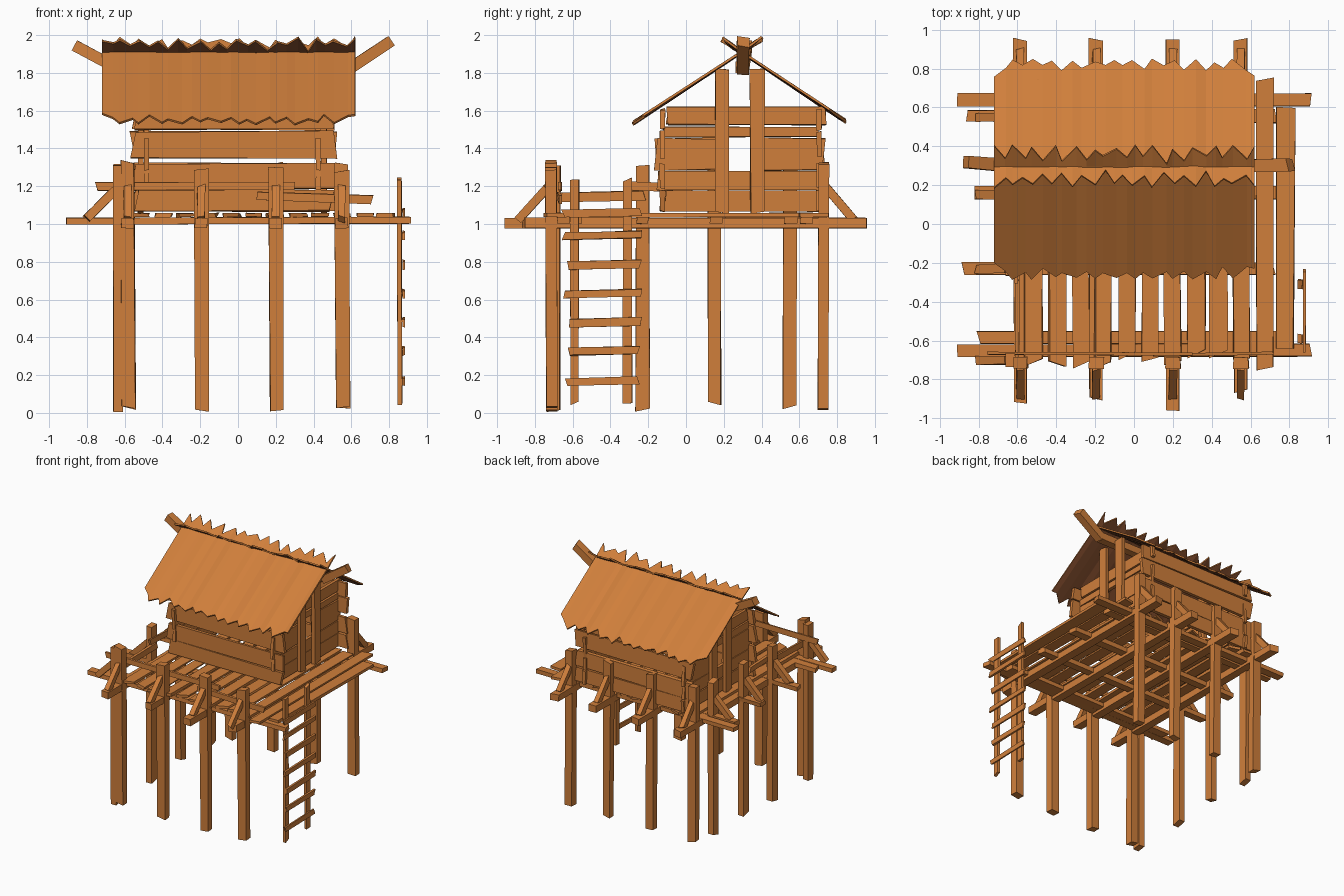
import bpy, bmesh, random
from mathutils import Vector

if "Cube" in bpy.data.objects:
    bpy.data.objects.remove(bpy.data.objects["Cube"])

random.seed(7)
wood = bpy.data.materials.new("warm wood")
wood.diffuse_color = (0.63, 0.212, 0.044, 1)
wood.use_nodes = True
wood.node_tree.nodes["Principled BSDF"].inputs["Base Color"].default_value = wood.diffuse_color
dark = bpy.data.materials.new("dark roof underside")
dark.diffuse_color = (0.26, 0.085, 0.03, 1)
dark.use_nodes = True
dark.node_tree.nodes["Principled BSDF"].inputs["Base Color"].default_value = dark.diffuse_color


def finish(bm, name):
    me = bpy.data.meshes.new(name)
    bm.to_mesh(me)
    bm.free()
    me.materials.append(wood)
    ob = bpy.data.objects.new(name, me)
    bpy.context.collection.objects.link(ob)
    return ob


def board(name, a, b, side, w, t, j=0.007):
    """Rough board from a to b: width w along 'side', thickness t across it."""
    a, b = Vector(a), Vector(b)
    d = (b - a).normalized()
    s = Vector(side)
    s = (s - d * s.dot(d)).normalized()
    n = d.cross(s)
    r = lambda k: random.uniform(-k, k)
    bm = bmesh.new()
    ends = []
    for p in (a, b):
        k = random.uniform(0.93, 1.05)
        slant = r(j * 1.5)
        ends.append([bm.verts.new(p + s * (w / 2 * k * u + r(j / 2))
                                  + n * (t / 2 * v + r(j / 5)) + d * (slant * u))
                     for u, v in ((-1, -1), (1, -1), (1, 1), (-1, 1))])
    bm.faces.new(ends[0])
    bm.faces.new(ends[1])
    for i in range(4):
        k = (i + 1) % 4
        bm.faces.new((ends[0][i], ends[0][k], ends[1][k], ends[1][i]))
    bmesh.ops.recalc_face_normals(bm, faces=bm.faces)
    return finish(bm, name)


X, Y, Z = (1, 0, 0), (0, 1, 0), (0, 0, 1)
cols = (-0.585, -0.195, 0.20, 0.55)

# Stilts at front and back, each with an outrigger joist and diagonal braces
for i, x in enumerate(cols):
    board("front_stilt", (x + 0.005, -0.71, (0.03, 0.012, 0.012, 0.03)[i]),
          (x, -0.715, (1.33, 1.29, 1.30, 1.28)[i]), X, 0.075, 0.06)
    board("back_stilt", (x + 0.01, 0.725, 0.025), (x, 0.73, 1.32), X, 0.07, 0.055)
    board("long_joist", (x, (-0.92, -0.90, -0.96, -0.86)[i], 1.005), (x, 0.95, 1.005), X, 0.07, 0.055)
    board("front_brace", (x, -0.885, 1.025), (x, -0.735, 1.19), X, 0.04, 0.045)
    board("back_brace", (x, 0.885, 1.025), (x, 0.745, 1.19), X, 0.04, 0.045)

# Stilts along the left side with braces and cross joists
for y, foot in ((-0.70, 0.01), (-0.23, 0.015), (0.15, 0.05), (0.55, 0.03)):
    board("left_stilt", (-0.635, y, foot), (-0.635, y, 1.31), Y, 0.07, 0.05)
    board("left_brace", (-0.80, y, 1.03), (-0.65, y, 1.18), Y, 0.045, 0.045)
for y, x0, x1 in ((-0.65, -0.91, 0.91), (-0.585, -0.80, 0.74), (-0.23, -0.88, 0.72),
                  (0.16, -0.82, 0.74), (0.555, -0.86, 0.73), (0.64, -0.91, 0.91)):
    board("cross_joist", (x0, y, 1.015), (x1, y, 1.02), Y, 0.065, 0.035)

# Deck planks
for i in range(10):
    x = -0.515 + i * 0.119
    board("deck_plank", (x, random.uniform(-0.735, -0.66), 1.047),
          (x + random.uniform(-0.01, 0.01), random.uniform(0.66, 0.73), 1.047), X, 0.088, 0.02, 0.016)
board("deck_plank", (0.675, -0.745, 1.047), (0.675, 0.745, 1.047), X, 0.09, 0.022)
board("deck_plank", (0.775, -0.64, 1.047), (0.78, 0.60, 1.047), X, 0.095, 0.022)

# Railings
board("front_rail", (-0.75, -0.665, 1.20), (0.30, -0.67, 1.20), Z, 0.045, 0.015)
board("front_rail", (0.10, -0.675, 1.15), (0.71, -0.665, 1.13), Z, 0.045, 0.015)
board("left_rail", (-0.60, -0.68, 1.14), (-0.60, -0.22, 1.15), Z, 0.05, 0.02)
board("left_rail", (-0.605, -0.30, 1.20), (-0.605, 0.03, 1.19), Z, 0.045, 0.02)

# Ladder
for y in (-0.59, -0.31):
    board("ladder_rail", (0.857, y, 0.05), (0.853, y, 1.235), Y, 0.048, 0.025)
for z in (0.17, 0.33, 0.48, 0.63, 0.785, 0.94, 1.06):
    board("ladder_rung", (0.877, -0.655 + random.uniform(0, 0.04), z - 0.005),
          (0.877, -0.235 - random.uniform(0, 0.02), z + 0.005), Z, 0.042, 0.014)

# Long walls, front and back, with an open slit below the third board
for name, y in (("front_wall_board", -0.125), ("back_wall_board", 0.705)):
    for z0, z1 in ((1.065, 1.185), (1.19, 1.32), (1.35, 1.49), (1.50, 1.61)):
        z = (z0 + z1) / 2
        e = random.uniform(0, 0.035)
        board(name, (-0.57 + e, y, z), (0.53 - e, y, z), Z, z1 - z0, 0.028, 0.012)

# Gable walls with a window gap between two uprights
for x, out in ((-0.485, -1), (0.425, 1)):
    for z0, z1, spans in ((1.065, 1.175, ((-0.11, 0.74),)), (1.18, 1.28, ((-0.15, 0.73),)),
                          (1.285, 1.455, ((-0.16, 0.20), (0.37, 0.73))),
                          (1.46, 1.515, ((-0.12, 0.70),)),
                          (1.525, 1.62, ((-0.10, 0.74),))):
        for y0, y1 in spans:
            z = (z0 + z1) / 2
            board("gable_wall_board", (x, y0, z), (x, y1, z), Z, z1 - z0, 0.026)
    for y, top in ((0.19, 1.82), (0.378, 1.82)):
        board("gable_upright", (x + out * 0.03, y, 1.06), (x + out * 0.03, y, top), Y, 0.075, 0.03)


# Roof sheets: ragged at eave and crest, lightly rippled, crossing at the ridge
def roof_sheet(name, eave_y, crest_y, eave_z, crest_z):
    bm = bmesh.new()
    eave, crest = Vector((0, eave_y, eave_z)), Vector((0, crest_y, crest_z))
    n = 27
    rows = []
    for i in range(n):
        wander = random.uniform(-0.014, 0.014) if 0 < i < n - 1 else 0
        x = Vector((-0.72 + 1.34 * i / (n - 1) + wander, 0, 0))
        tooth = 0.055 if i % 2 else random.uniform(0, 0.02)
        if i in (0, n - 1):
            tooth = 0.09
        lo = tooth / 0.68 * random.uniform(0.6, 1.2)
        hi = 1 - (0.09 if i % 2 else 0) * random.uniform(0.6, 1.2) - random.uniform(0, 0.045)
        lift = Vector((0, 0, random.uniform(-0.008, 0.008)))
        rows.append([bm.verts.new(x + eave.lerp(crest, f) + lift * k)
                     for f, k in ((lo, 1), (0.84, 0.4), (hi, 1.5))])
    for p, q in zip(rows, rows[1:]):
        for k in range(2):
            bm.faces.new((p[k], q[k], q[k + 1], p[k + 1]))
    bm.normal_update()
    for f in bm.faces:
        if f.normal.z < 0:
            f.normal_flip()
    ob = finish(bm, name)
    ob.data.materials.append(dark)
    m = ob.modifiers.new("thickness", 'SOLIDIFY')
    m.thickness = 0.012
    m.offset = 0
    m.material_offset = 1


roof_sheet("front_roof", -0.285, 0.41, 1.53, 1.985)
roof_sheet("back_roof", 0.85, 0.18, 1.54, 1.985)

# Ridge beam and upswept horns
board("ridge_beam", (-0.66, 0.295, 1.83), (0.58, 0.295, 1.83), Y, 0.06, 0.06)
board("left_horn", (-0.64, 0.30, 1.825), (-0.865, 0.32, 1.945), Y, 0.065, 0.06)
board("right_horn", (0.58, 0.30, 1.815), (0.805, 0.305, 1.965), Y, 0.07, 0.06)
